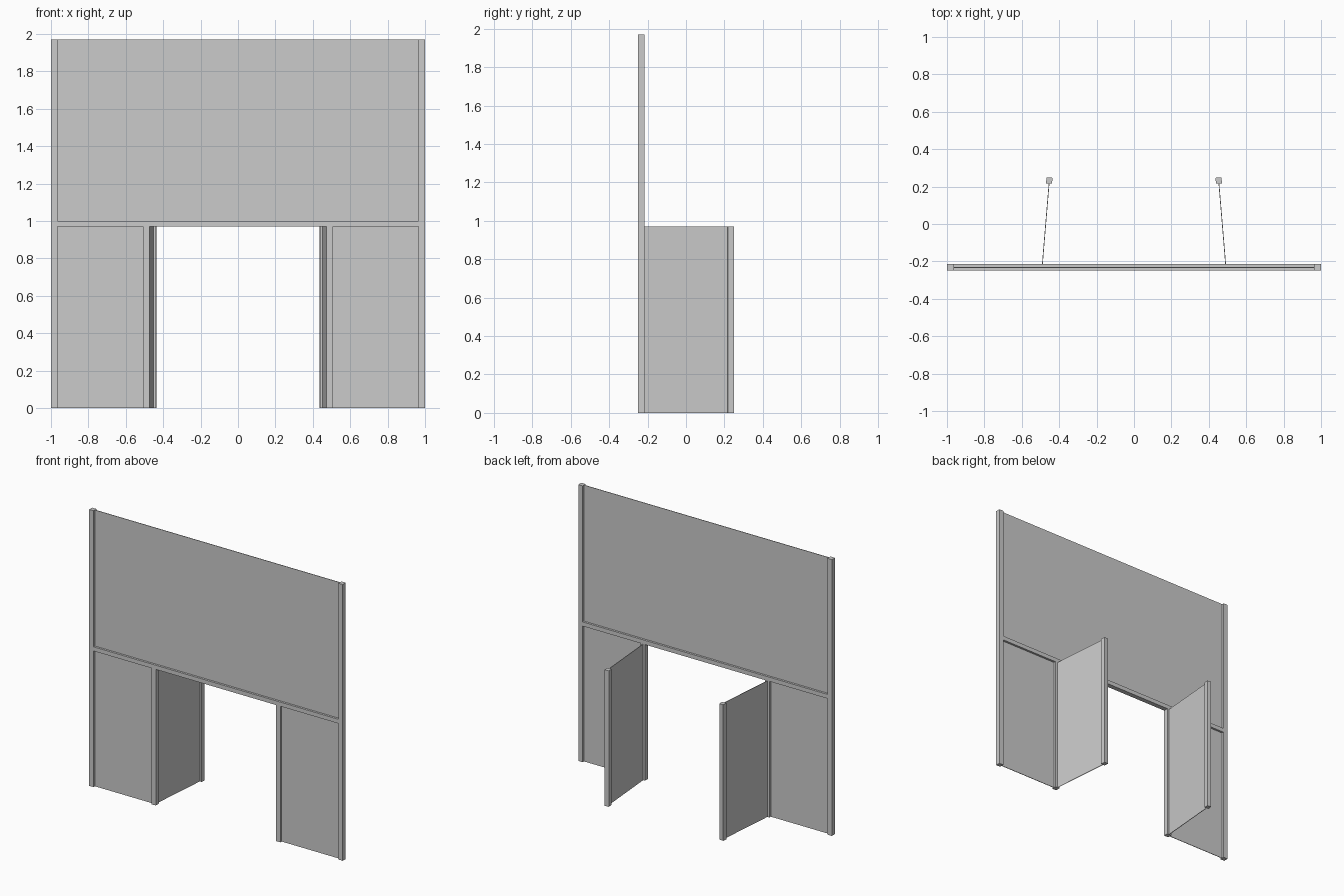
import bpy
from math import atan2
from mathutils import Vector

if "Cube" in bpy.data.objects:
    bpy.data.objects.remove(bpy.data.objects["Cube"])

POST = 0.034        # frame section
THIN = 0.004        # infill panel thickness
WALL_Y = -0.232     # centre line of the front wall
MID, TOP = 0.97, 1.97


def box(name, centre, size, angle=0.0):
    bpy.ops.mesh.primitive_cube_add(size=1, location=centre, rotation=(0, 0, angle))
    ob = bpy.context.object
    ob.name = name
    ob.scale = size
    bpy.ops.object.transform_apply(location=False, rotation=False, scale=True)
    return ob


# Beam across the wall and the large upper panel
box("cross_beam", (0, WALL_Y, 0.985), (1.932, POST, 0.03))
box("upper_panel", (0, WALL_Y, (1.0 + TOP) / 2), (1.932, THIN, TOP - 1.0))

for s, side in ((-1, "left"), (1, "right")):
    # Wall posts and lower infill panel
    box(f"{side}_outer_post", (s * 0.983, WALL_Y, TOP / 2), (POST, POST, TOP))
    box(f"{side}_inner_post", (s * 0.491, WALL_Y, MID / 2), (POST, POST, MID))
    box(f"{side}_lower_panel", (s * 0.737, WALL_Y, MID / 2), (0.458, THIN, MID))

    # Wing running back at a slight inward angle, with its end post
    start = Vector((s * 0.490, -0.217))
    end = Vector((s * 0.454, 0.218))
    d = end - start
    angle = atan2(-d.x, d.y)
    mid = (start + end) / 2
    box(f"{side}_wing_panel", (mid.x, mid.y, MID / 2), (THIN, d.length, MID), angle)
    box(f"{side}_wing_post", (s * 0.453, 0.2325, MID / 2), (0.032, 0.032, MID), angle)
